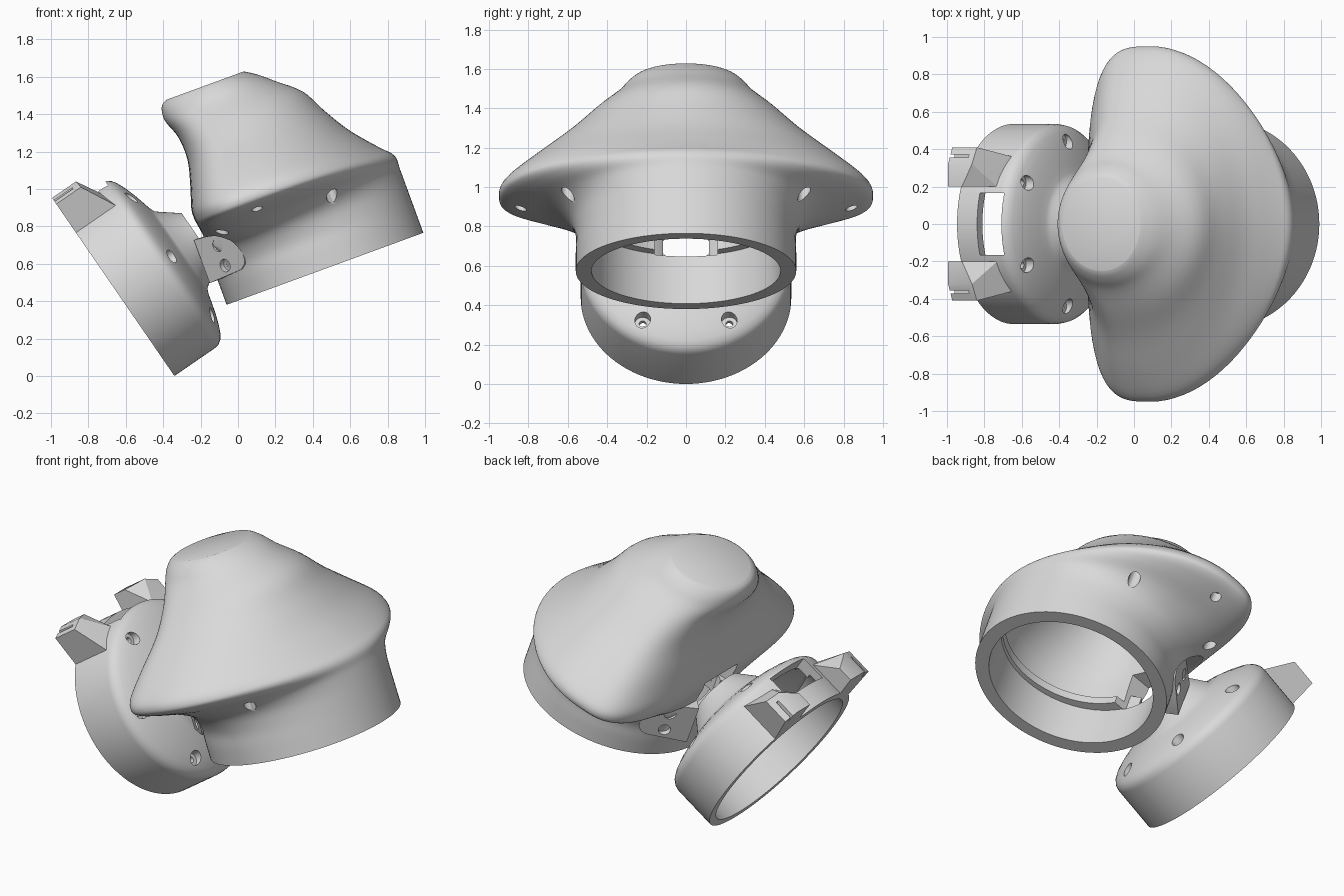
import bpy, bmesh
from math import sin, cos, pi, radians
from mathutils import Matrix

cube = bpy.data.objects.get("Cube")
if cube:
    bpy.data.objects.remove(cube, do_unlink=True)

grey = bpy.data.materials.new("plain_grey")
grey.use_nodes = True
grey.diffuse_color = (0.7, 0.7, 0.7, 1)
grey.node_tree.nodes["Principled BSDF"].inputs["Base Color"].default_value = (0.7, 0.7, 0.7, 1)

# Local frames: each has z along the axis of its ring
HEAD = Matrix.Translation((0.465, 0, 0.573)) @ Matrix.Rotation(radians(-20.1), 4, 'Y')
COLLAR = Matrix.Translation((-0.643, 0, 0.441)) @ Matrix.Rotation(radians(55.5), 4, 'Y')


def finish(name, bm, frame):
    bmesh.ops.recalc_face_normals(bm, faces=bm.faces)
    bm.transform(frame)
    mesh = bpy.data.meshes.new(name)
    bm.to_mesh(mesh)
    bm.free()
    mesh.materials.append(grey)
    ob = bpy.data.objects.new(name, mesh)
    bpy.context.scene.collection.objects.link(ob)
    return ob


def loft(name, rings, frame, closed=False):
    """Skin a stack of equal point rings; cap the ends, or join last to first."""
    bm = bmesh.new()
    loops = [[bm.verts.new(p) for p in ring] for ring in rings]
    pairs = list(zip(loops, loops[1:]))
    if closed:
        pairs.append((loops[-1], loops[0]))
    else:
        bm.faces.new(loops[0])
        bm.faces.new(loops[-1])
    for a, b in pairs:
        for i in range(len(a)):
            j = (i + 1) % len(a)
            bm.faces.new((a[i], a[j], b[j], b[i]))
    return finish(name, bm, frame)


def circle(radius, z, x=0, y=0, count=96):
    return [(x + radius * cos(2 * pi * i / count), y + radius * sin(2 * pi * i / count), z)
            for i in range(count)]


def hull(name, points, frame):
    bm = bmesh.new()
    bmesh.ops.convex_hull(bm, input=[bm.verts.new(p) for p in points])
    bmesh.ops.dissolve_limit(bm, angle_limit=0.02, verts=bm.verts, edges=bm.edges)
    return finish(name, bm, frame)


def box(name, lo, hi, frame):
    return hull(name, [(x, y, z) for x in (lo[0], hi[0]) for y in (lo[1], hi[1])
                       for z in (lo[2], hi[2])], frame)


def cut(ob, cutters):
    bpy.context.view_layer.objects.active = ob
    for cutter in cutters:
        mod = ob.modifiers.new("cut", 'BOOLEAN')
        mod.operation, mod.solver, mod.object = 'DIFFERENCE', 'EXACT', cutter
        mod.use_hole_tolerant = True
        bpy.ops.object.modifier_apply(modifier=mod.name)
        bpy.data.objects.remove(cutter, do_unlink=True)


def bore(x, y, z0, z1, radius, frame):
    return loft("bore", [circle(radius, z0, x, y, 24), circle(radius, z1, x, y, 24)], frame)


def tangent_frame(side):
    """Frame with x pointing out of the head ring towards one rear corner."""
    return HEAD @ Matrix.Rotation(side * radians(133), 4, 'Z')


def plate(name, side, near, far):
    """Upright plate tangent to the head ring, rounded at its front end."""
    outline = [(.3, .14), (.05, .15), (.015, .17), (0, .2),
               (0, .32), (.015, .35), (.05, .37), (.3, .385)]
    return hull(name, [(n, side * t, z) for t, z in outline for n in (near, far)],
                tangent_frame(side))


# Head shell sections: height, back, front, half width, centre, back squareness
SECTIONS = [
    (0, -.56, .56, .56, 0, 2), (.1, -.56, .56, .56, 0, 2),
    (.2, -.56, .56, .56, 0, 2), (.3, -.555, .56, .595, -.05, 2.2),
    (.37, -.55, .56, .69, -.13, 2.8), (.42, -.555, .562, .83, -.18, 3.2),
    (.455, -.56, .548, .92, -.21, 3.5), (.49, -.565, .515, .95, -.215, 3.5),
    (.55, -.56, .46, .925, -.225, 3.4), (.66, -.525, .37, .8, -.25, 3),
    (.8, -.49, .285, .62, -.26, 2.5), (.93, -.495, .215, .475, -.26, 2.3),
    (1.03, -.53, .1, .36, -.26, 2.2), (1.09, -.53, .03, .31, -.26, 2.1),
    (1.125, -.513, -.02, .275, -.26, 2), (1.14, -.485, -.045, .25, -.26, 2)]


def smooth_rows(rows, steps=4):
    out = []
    for i in range(len(rows) - 1):
        four = [rows[max(i - 1, 0)], rows[i], rows[i + 1], rows[min(i + 2, len(rows) - 1)]]
        for s in range(steps):
            t = s / steps
            out.append([b + t / 2 * (c - a + t * (2 * a - 5 * b + 4 * c - d + t * (3 * (b - c) + d - a)))
                        for a, b, c, d in zip(*four)])
    return out + [rows[-1]]


def section(row, count=96):
    z, back, front, half, mid, power = row
    ring = []
    for i in range(count):
        c, s = cos(2 * pi * i / count), sin(2 * pi * i / count)
        e = 2 / power if c < 0 else 1 + (power - 2) * .04
        reach = front - mid if c >= 0 else back - mid
        ring.append((mid + reach * abs(c) ** e, half * abs(s) ** e * (1 if s >= 0 else -1), z))
    return ring


head = loft("head_shell", [section(r) for r in smooth_rows(SECTIONS)], HEAD)

# Hollow inside with a crescent ledge, rear passage, side pockets and lobe bores
cavity = [circle(.48, -.1), circle(.48, .26), circle(.45, .261, .028),
          circle(.45, .31, .028), circle(.475, .311), circle(.46, .42, -.01),
          circle(.42, .55, -.05), circle(.31, .8, -.11), circle(.22, 1, -.22)]
cutters = [loft("cavity", cavity, HEAD),
           box("passage", (-.8, -.16, .255), (-.3, .16, .52), HEAD)]
for side in (-1, 1):
    cutters.append(plate("pocket", side, .563, .8))
    for x, y, low, high, radius in ((.17, .6, .2, .5, .033), (-.23, .84, .35, .48, .03),
                                    (-.45, .56, .31, .46, .033)):
        cutters.append(bore(x, side * y, low, high, radius, HEAD))
cut(head, cutters)

# Hinge brackets at the rear corners of the head, each with two bolt recesses
OUTWARD = Matrix.Rotation(pi / 2, 4, 'Y')
for side, label in ((-1, "right"), (1, "left")):
    bracket = plate("hinge_bracket_" + label, side, .44, .566)
    recesses = [bore(0, 0, -.1, .6, .5, HEAD)]
    for z in (.2, .315):
        for depth, radius in ((.535, .035), (.51, .018)):
            recesses.append(bore(-z, side * .15, depth, .7, radius,
                                 tangent_frame(side) @ OUTWARD))
    cut(bracket, recesses)

# Collar: hollow revolved ring with a shallow dome and a tubular neck
profile = [(.535, 0), (.535, .265), (.53, .29), (.515, .312), (.49, .33), (.44, .352),
           (.38, .372), (.32, .388), (.28, .398), (.25, .41), (.16, .525), (.148, .525),
           (.148, .37), (.28, .35), (.44, .29), (.46, .27), (.46, .2), (.485, .2), (.485, 0)]
collar = loft("collar_ring", [circle(r, z) for r, z in profile], COLLAR, closed=True)
cutters = [box("slot", (-.75, -.165, .13), (-.38, .165, .285), COLLAR)]
for k in range(6):
    angle = pi / 6 + k * pi / 3
    x, y = .44 * cos(angle), .44 * sin(angle)
    cutters.append(bore(x, y, .315, .5, .04, COLLAR))
    cutters.append(bore(x, y, .2, .4, .018, COLLAR))
cut(collar, cutters)

# Wedge-shaped lugs on either side of the collar slot
for side, label in ((-1, "right"), (1, "left")):
    corners = [(.49, .2, 0), (.62, .2, 0), (.62, .2, .09), (.49, .2, .23),
               (.62, .32, 0), (.62, .32, .155), (.58, .41, 0), (.58, .41, .16),
               (.39, .36, 0), (.39, .36, .26)]
    lug = hull("strap_lug_" + label, [(-p, side * y, a) for p, y, a in corners], COLLAR)
    y0, y1 = sorted((side * .355, side * .372))
    cut(lug, [box("lug_slot", (-.7, y0, -.02), (-.56, y1, .12), COLLAR)])

# Smooth shading with sharp edges kept
for ob in bpy.context.scene.objects:
    ob.select_set(ob.type == 'MESH')
bpy.context.view_layer.objects.active = head
bpy.ops.object.shade_smooth_by_angle(angle=radians(32))
